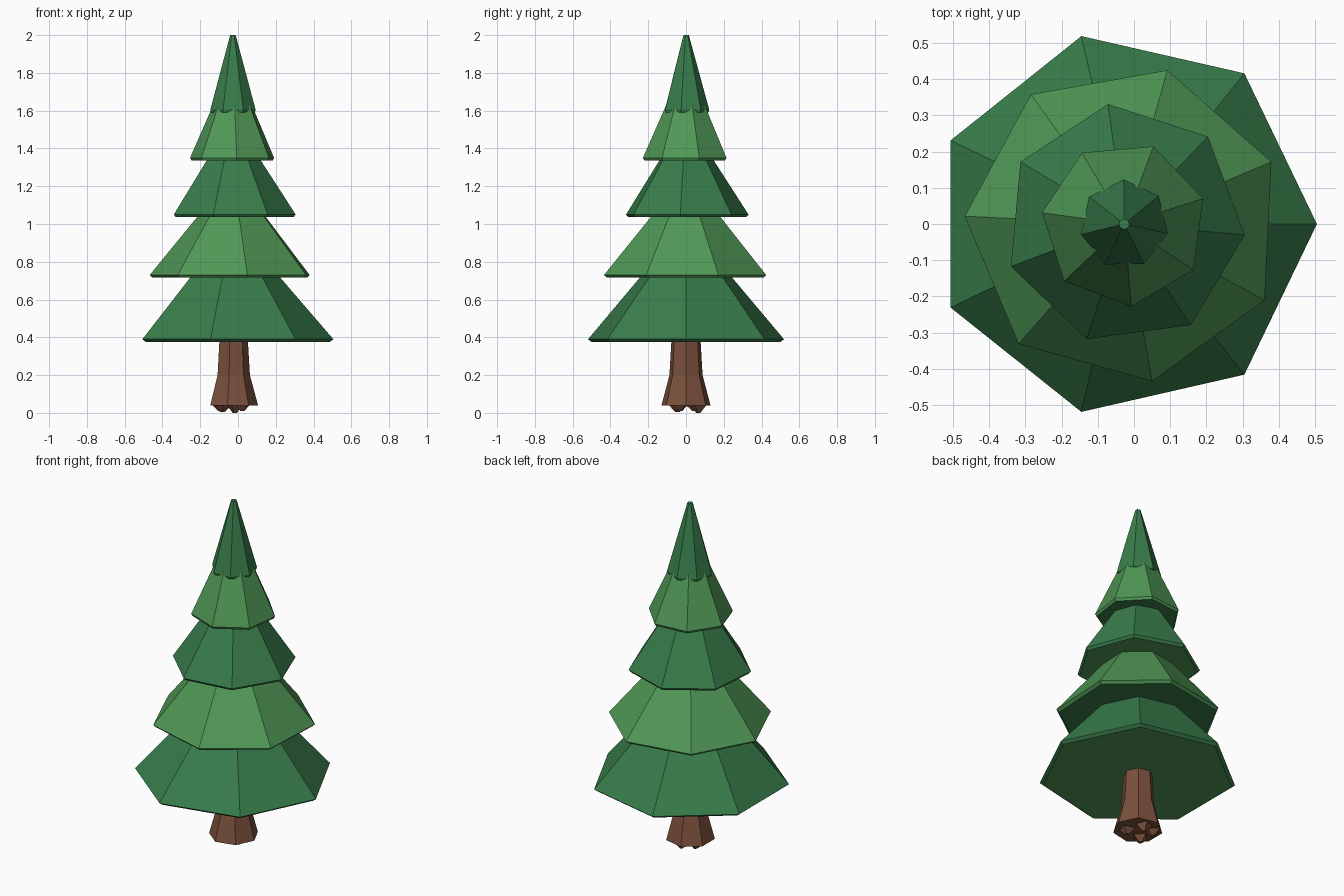
import bpy
import bmesh
from math import cos, sin, radians, tau

cube = bpy.data.objects.get("Cube")
if cube:
    bpy.data.objects.remove(cube, do_unlink=True)

SIDES = 7
AXIS_X = -0.027


def material(name, color):
    mat = bpy.data.materials.new(name)
    mat.use_nodes = True
    mat.diffuse_color = (*color, 1)
    bsdf = next(n for n in mat.node_tree.nodes if n.type == "BSDF_PRINCIPLED")
    bsdf.inputs["Base Color"].default_value = (*color, 1)
    return mat


dark_green = material("dark green", (0.040, 0.205, 0.070))
light_green = material("light green", (0.080, 0.314, 0.093))
bark_brown = material("bark brown", (0.195, 0.080, 0.045))


def add_object(name, bm, materials):
    bmesh.ops.recalc_face_normals(bm, faces=bm.faces)
    mesh = bpy.data.meshes.new(name)
    bm.to_mesh(mesh)
    bm.free()
    for mat in materials:
        mesh.materials.append(mat)
    obj = bpy.data.objects.new(name, mesh)
    obj.location.x = AXIS_X
    bpy.context.collection.objects.link(obj)
    return obj


def lathe(bm, profile, turn=0.0, under=0):
    """Seven-sided solid through (radius, height) rings, from bottom to top."""
    rings = []
    for r, z in profile:
        angles = [radians(turn) + tau * i / SIDES for i in range(SIDES)]
        rings.append([bm.verts.new((r * cos(a), r * sin(a), z)) for a in angles])
    for low, high in zip(rings, rings[1:]):
        for i in range(SIDES):
            j = (i + 1) % SIDES
            bm.faces.new((low[i], low[j], high[j], high[i]))
    bm.faces.new(rings[0][::-1]).material_index = under
    bm.faces.new(rings[-1])


# Foliage tiers: turn, rim radius, rim height, top radius, top height
tiers = [
    ("bottom_tier", 0, 0.532, 0.39, 0.20, 0.775),
    ("lower_tier", 22.9, 0.441, 0.73, 0.154, 1.08),
    ("middle_tier", -5.2, 0.334, 1.05, 0.107, 1.40),
    ("upper_tier", 17.9, 0.229, 1.35, 0.092, 1.66),
    ("tree_top", -12.2, 0.123, 1.605, 0.015, 2.0),
]
for n, (name, turn, rim, z, top, z_top) in enumerate(tiers):
    bm = bmesh.new()
    lathe(bm, [(rim * 0.965, z - 0.014), (rim, z), (top, z_top)], turn, under=1)
    greens = [dark_green, light_green]
    add_object(name, bm, greens if n % 2 == 0 else greens[::-1])

# Flared trunk
bm = bmesh.new()
lathe(bm, [(0.133, 0.04), (0.09, 0.2), (0.077, 0.42)])
add_object("trunk", bm, [bark_brown])

# Short pointed root stubs under the trunk
for n, (x, y, depth) in enumerate([(-0.055, -0.045, 0.035), (0.05, -0.03, 0.03),
                                   (0.01, 0.065, 0.04), (-0.065, 0.045, 0.03)]):
    bm = bmesh.new()
    bmesh.ops.create_cone(bm, cap_ends=True, segments=4, radius1=0.012,
                          radius2=0.045, depth=depth)
    stub = add_object(f"root_stub_{n + 1}", bm, [bark_brown])
    stub.location = (AXIS_X + x, y, 0.04 - depth / 2)
    stub.rotation_euler.z = n * 0.6
